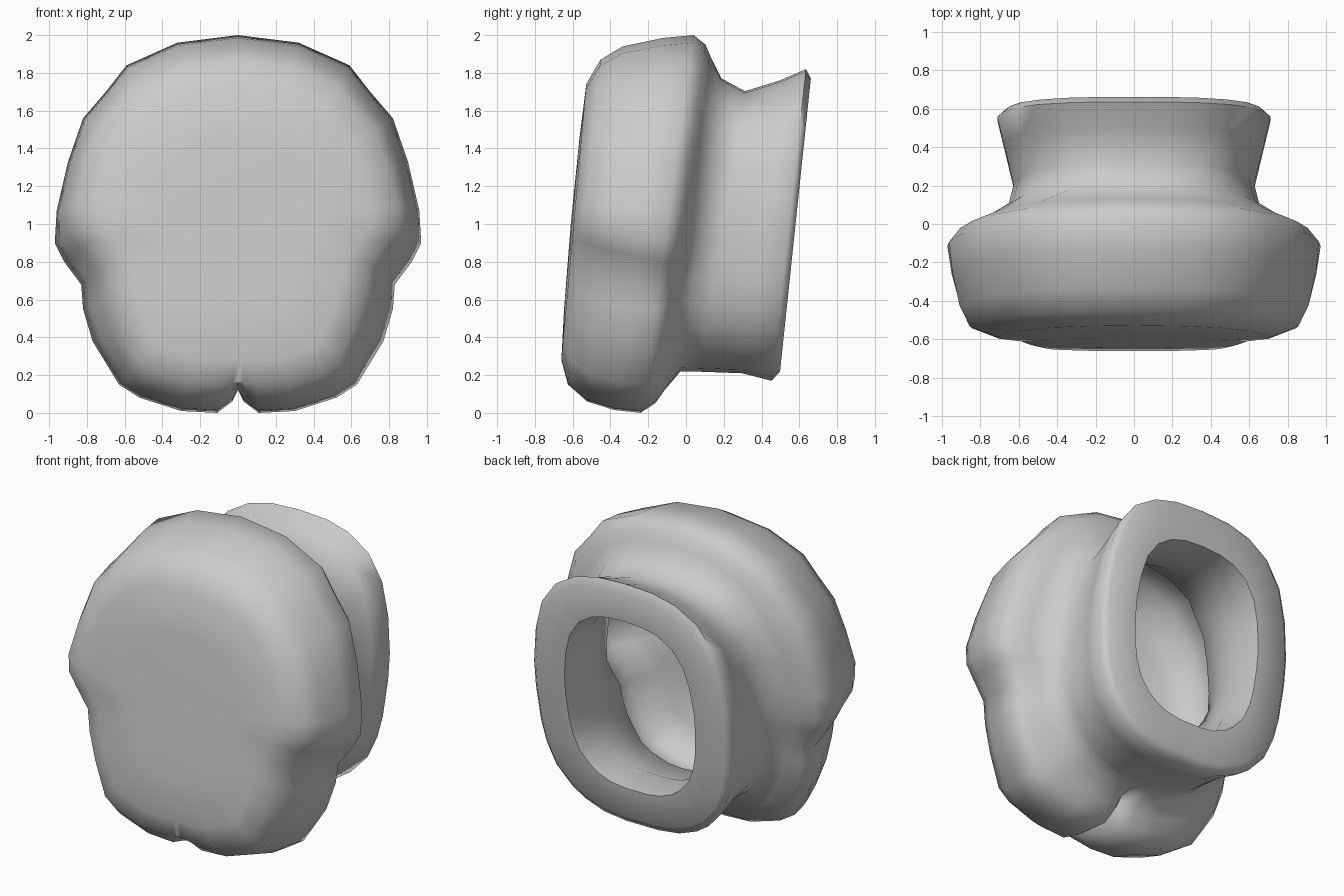
import bpy, bmesh, math

if "Cube" in bpy.data.objects:
    bpy.data.objects.remove(bpy.data.objects["Cube"])

# Half outlines (x, z) from top centre to bottom centre
BODY = [(0, 2.0), (.32, 1.96), (.59, 1.84), (.70, 1.70), (.82, 1.56), (.90, 1.33),
        (.96, 1.07), (.97, .90), (.92, .80), (.83, .68), (.82, .55), (.77, .38),
        (.63, .15), (.52, .08), (.30, .01), (.11, 0), (.03, .06), (0, .12)]
CUFF = [(0, 1.82), (.20, 1.81), (.36, 1.77), (.51, 1.68), (.62, 1.53), (.68, 1.33),
        (.71, 1.1), (.71, .93), (.70, .82), (.69, .70), (.66, .56), (.60, .42),
        (.49, .30), (.40, .24), (.27, .19), (.12, .17), (.05, .17), (0, .17)]

# Rings from front to back, then into the opening:
# outline, y at mid height, backward lean, x scale, z scale, z shift
RINGS = [
    (BODY, -.605, .09, .45, .45, 0),
    (BODY, -.595, .09, .74, .73, .01),
    (BODY, -.54, .10, .89, .86, .01),
    (BODY, -.43, .10, .945, .94, 0),
    (BODY, -.25, .13, .985, .985, 0),
    (BODY, -.10, .14, 1, 1, 0),
    (BODY, -.03, .14, .94, .95, 0),
    (BODY, .01, .14, .83, .88, 0),
    (CUFF, .08, .14, .92, .94, 0),
    (CUFF, .20, .16, .88, .90, -.035),
    (CUFF, .40, .13, .95, .94, -.01),
    (CUFF, .545, .11, 1, 1, 0),
    (CUFF, .58, .105, .95, .94, 0),
    (CUFF, .58, .105, .66, .70, 0),
    (CUFF, .36, .12, .63, .68, 0),
    (CUFF, .20, .14, .69, .74, -.02),
    (BODY, .02, .14, .58, .68, 0),
    (BODY, -.10, .13, .78, .80, 0),
    (BODY, -.28, .11, .80, .80, 0),
    (BODY, -.42, .09, .64, .64, 0),
]


def clamp(v):
    return max(0, min(1, v))


def ring_points(outline, y, lean, sx, sz, dz):
    loop = outline + [(-x, z) for x, z in outline[-2:0:-1]]
    points = []
    for x, z in loop:
        if outline is BODY:
            front = clamp((-.1 - y) / .45)
            # lower sides narrow toward the front
            x *= 1 - .10 * front * clamp((1.05 - z) / .6) * clamp(z / .3)
            # bottom notch fades out on the front face and inside
            if abs(x) < .05 and z < .5 and (y < -.5 or sx < .83):
                z = .01
            # side crease climbs toward the front
            z += .08 * front * math.exp(-((z - .8) / .25) ** 2)
        h = (z - 1) * sz + dz
        points.append((x * sx, y + lean * h, 1 + h))
    return points


# Hollow padded body with its flared cuff
bm = bmesh.new()
loops = [[bm.verts.new(p) for p in ring_points(*r)] for r in RINGS]
n = len(loops[0])
for a, b in zip(loops, loops[1:]):
    for i in range(n):
        j = (i + 1) % n
        bm.faces.new((a[i], a[j], b[j], b[i]))
for loop, y in ((loops[0], -.61), (loops[-1], -.45)):
    centre = bm.verts.new((0, y, 1))
    for i in range(n):
        bm.faces.new((loop[i], loop[(i + 1) % n], centre))
bmesh.ops.recalc_face_normals(bm, faces=bm.faces)
mesh = bpy.data.meshes.new("padded_shell")
bm.to_mesh(mesh)
bm.free()

shell = bpy.data.objects.new("padded_shell", mesh)
bpy.context.collection.objects.link(shell)
bpy.context.view_layer.objects.active = shell
shell.select_set(True)
bpy.ops.object.shade_smooth_by_angle(angle=math.radians(72))
